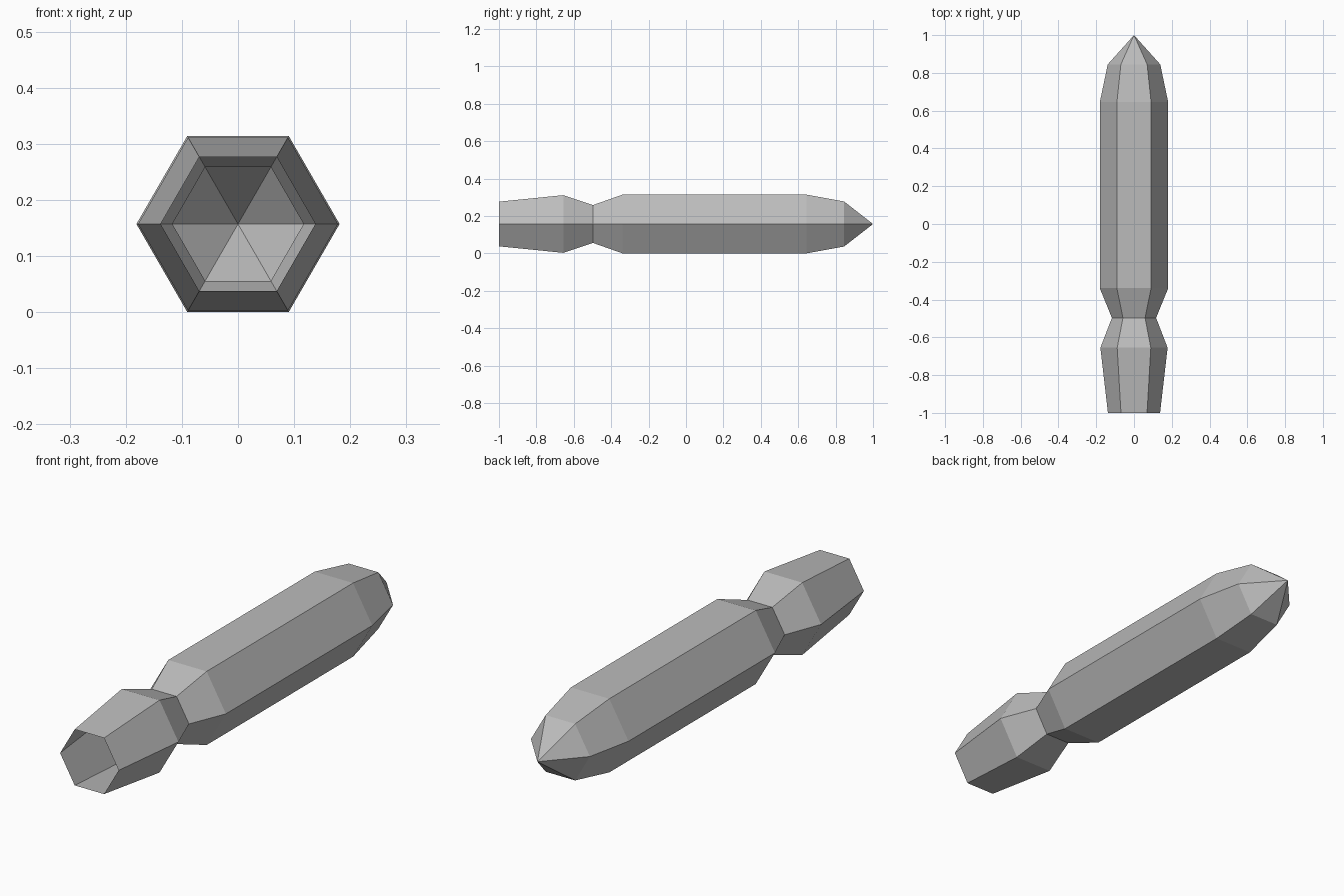
import bpy
import bmesh
from math import cos, sin, tau

cube = bpy.data.objects.get("Cube")
if cube:
    bpy.data.objects.remove(cube, do_unlink=True)

SIDES = 6
AXIS_HEIGHT = 0.157
TIP_Y = 1.0

# Stations along the body: (y, corner radius), open end to nose
PROFILE = [(-1.0, 0.138), (-0.655, 0.178), (-0.497, 0.117),
           (-0.34, 0.181), (0.645, 0.181), (0.845, 0.139)]


def make_material(name, colour):
    mat = bpy.data.materials.new(name)
    mat.use_nodes = True
    mat.diffuse_color = colour
    mat.node_tree.nodes["Principled BSDF"].inputs["Base Color"].default_value = colour
    return mat


def add_ring(bm, y, radius):
    angles = [tau * i / SIDES for i in range(SIDES)]
    return [bm.verts.new((radius * cos(a), y, AXIS_HEIGHT + radius * sin(a)))
            for a in angles]


# Hexagonal shell, hollow and open at the front, pointed at the back
bm = bmesh.new()
rings = [add_ring(bm, y, r) for y, r in PROFILE]
tip = bm.verts.new((0, TIP_Y, AXIS_HEIGHT))
for i in range(SIDES):
    j = (i + 1) % SIDES
    for a, b in zip(rings, rings[1:]):
        bm.faces.new((a[i], b[i], b[j], a[j]))
    bm.faces.new((rings[-1][i], tip, rings[-1][j]))

# Point every face away from the long axis
bm.normal_update()
for face in bm.faces:
    outward = face.calc_center_median()
    outward.y, outward.z = 0, outward.z - AXIS_HEIGHT
    if face.normal.dot(outward) < 0:
        face.normal_flip()

mesh = bpy.data.meshes.new("hexagonal_shell")
bm.to_mesh(mesh)
bm.free()
mesh.materials.append(make_material("plain grey", (0.5, 0.5, 0.5, 1)))
shell = bpy.data.objects.new("hexagonal_shell", mesh)
bpy.context.collection.objects.link(shell)
